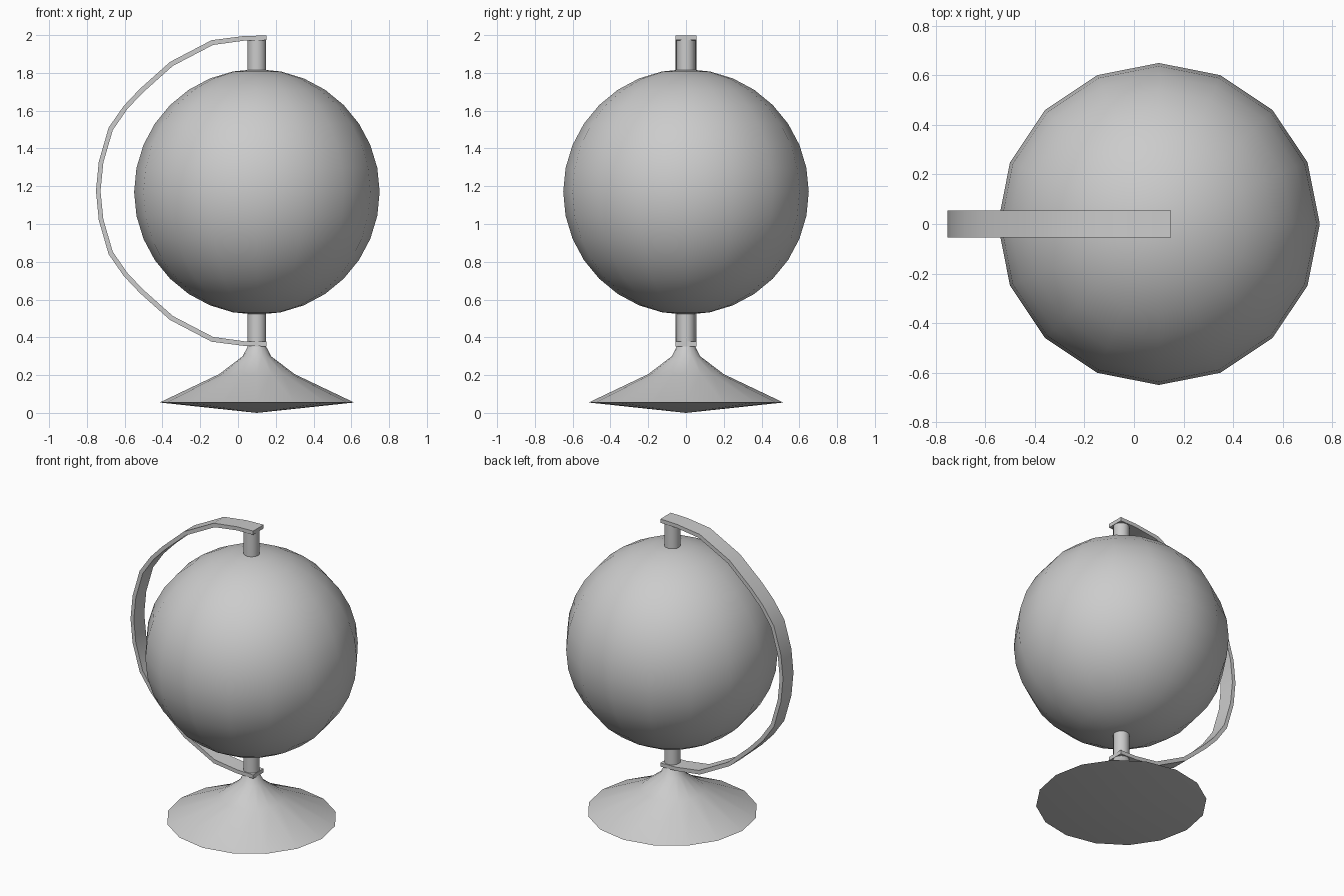
import bpy, bmesh, math

if "Cube" in bpy.data.objects:
    bpy.data.objects.remove(bpy.data.objects["Cube"])

CX = 0.1    # axis of globe, pins and base
CZ = 1.17   # globe centre height
SIDES = 16


def smooth(ob, angle=35):
    bpy.ops.object.select_all(action='DESELECT')
    ob.select_set(True)
    bpy.context.view_layer.objects.active = ob
    bpy.ops.object.shade_smooth_by_angle(angle=math.radians(angle))


def finish(bm, name):
    bmesh.ops.recalc_face_normals(bm, faces=bm.faces[:])
    me = bpy.data.meshes.new(name)
    bm.to_mesh(me)
    bm.free()
    ob = bpy.data.objects.new(name, me)
    bpy.context.collection.objects.link(ob)
    smooth(ob)
    return ob


def lathe(name, profile):
    """Revolve (radius, z) points around the globe axis."""
    bm = bmesh.new()
    vs = [bm.verts.new((CX + r, 0, z)) for r, z in profile]
    es = [bm.edges.new(p) for p in zip(vs, vs[1:])]
    bmesh.ops.spin(bm, geom=vs + es, cent=(CX, 0, 0), axis=(0, 0, 1),
                   angle=2 * math.pi, steps=SIDES)
    bmesh.ops.remove_doubles(bm, verts=bm.verts[:], dist=1e-4)
    return finish(bm, name)


# Globe ball
bpy.ops.mesh.primitive_uv_sphere_add(segments=SIDES, ring_count=16, radius=0.65,
                                     location=(CX, 0, CZ))
globe = bpy.context.object
globe.name = "globe_ball"
bpy.ops.object.shade_smooth()

# Axis pins above and below the ball
for name, z0, z1 in (("top_pin", 1.80, 1.98), ("bottom_pin", 0.35, 0.54)):
    lathe(name, [(0, z0), (0.049, z0), (0.049, z1), (0, z1)])

# Flared base with a shallow conical underside
lathe("base", [(0, 0.005), (0.515, 0.055), (0.2, 0.205), (0.075, 0.3),
               (0.047, 0.355), (0, 0.355)])

# Curved arm: upper half as outer/inner point pairs, mirrored for the lower half
AZ = 1.175
outer = [(0.15, 0.823), (0.03, 0.82), (-0.14, 0.798), (-0.36, 0.683), (-0.52, 0.54),
         (-0.605, 0.45), (-0.685, 0.335), (-0.737, 0.155), (-0.752, 0)]
inner = [(0.15, 0.798), (0.035, 0.796), (-0.132, 0.773), (-0.345, 0.662), (-0.502, 0.522),
         (-0.585, 0.435), (-0.663, 0.322), (-0.713, 0.15), (-0.728, 0)]


def full(pts):
    return pts + [(x, -z) for x, z in reversed(pts[:-1])]


bm = bmesh.new()
rings = []
for (ox, oz), (ix, iz) in zip(full(outer), full(inner)):
    rings.append([bm.verts.new((x, y, AZ + z)) for x, y, z in
                  ((ox, -0.055, oz), (ox, 0.055, oz), (ix, 0.055, iz), (ix, -0.055, iz))])
for a, b in zip(rings, rings[1:]):
    for i in range(4):
        j = (i + 1) % 4
        bm.faces.new((a[i], a[j], b[j], b[i]))
bm.faces.new(rings[0])
bm.faces.new(rings[-1])
finish(bm, "arm")

# Seat the base tip exactly on the ground
for v in bpy.data.objects["base"].data.vertices:
    if v.co.z < 0.01:
        v.co.z = 0.0
